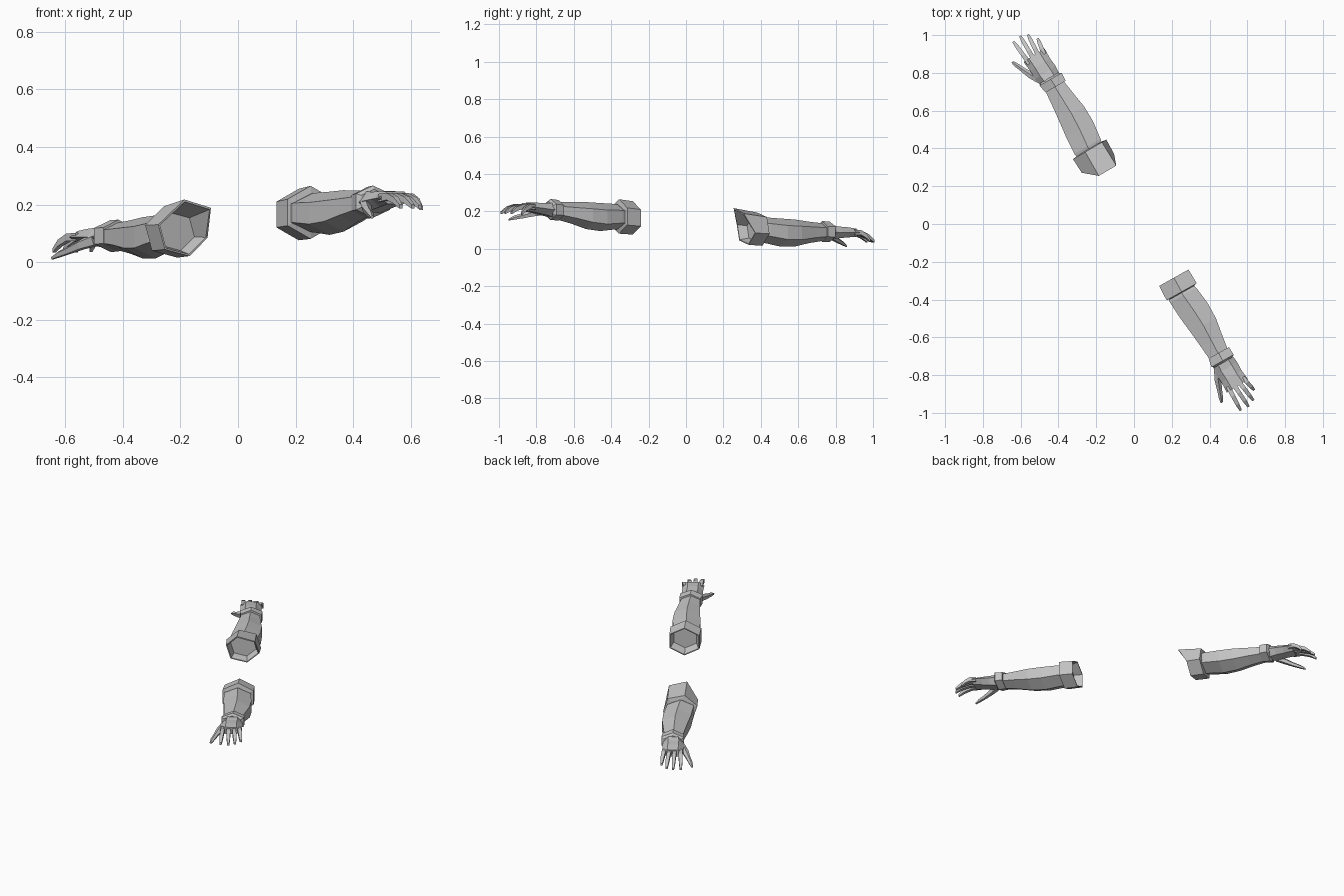
import bpy, bmesh
from math import sin, cos, radians, atan2, pi
from mathutils import Vector

cube = bpy.data.objects.get("Cube")
if cube:
    bpy.data.objects.remove(cube)

grey = bpy.data.materials.new("plain_grey")
grey.use_nodes = True
GREY = (0.55, 0.55, 0.55, 1)
grey.diffuse_color = GREY
grey.node_tree.nodes["Principled BSDF"].inputs["Base Color"].default_value = GREY


def place_fn(wrist, direction, slope, side, yaw=0.0):
    """Map arm space (along, toward thumb, up) to the world."""
    along = Vector((direction[0], direction[1], 0)).normalized()
    thumbward = Vector((-along.y, along.x, 0)) * side
    along.z = slope

    def place(u, v, w):
        a, b = u * cos(yaw) - v * sin(yaw), u * sin(yaw) + v * cos(yaw)
        return Vector(wrist) + along * a + thumbward * b + Vector((0, 0, w))
    return place


def ring(u, v, w, half_width, half_height, sides=6, start=90, widen=1.0):
    """Cross-section as a list of points around the arm."""
    points = []
    for i in range(sides):
        a = radians(start) + 2 * pi * i / sides
        points.append([u, v + half_width * widen * cos(a), w + half_height * sin(a)])
    return points


def loft(name, rings, place):
    """Skin a row of cross-sections and cap both ends."""
    bm = bmesh.new()
    rows = [[bm.verts.new(place(*p)) for p in r] for r in rings]
    for a, b in zip(rows, rows[1:]):
        for i in range(len(a)):
            j = (i + 1) % len(a)
            bm.faces.new((a[i], a[j], b[j], b[i]))
    bm.faces.new(rows[0])
    bm.faces.new(rows[-1])
    bmesh.ops.recalc_face_normals(bm, faces=bm.faces)
    mesh = bpy.data.meshes.new(name)
    bm.to_mesh(mesh)
    bm.free()
    mesh.materials.append(grey)
    obj = bpy.data.objects.new(name, mesh)
    bpy.context.collection.objects.link(obj)


POINTY = 1.15  # makes a pointed-top hexagon reach its full width

# Cross-sections: along, toward thumb, up, half width, half height
FOREARM = [(-0.42, 0.012, 0, 0.07, 0.06),
           (-0.37, 0.01, 0, 0.08, 0.068),
           (-0.27, 0, -0.011, 0.083, 0.075),
           (-0.18, -0.005, -0.011, 0.077, 0.072),
           (-0.09, -0.003, -0.005, 0.065, 0.057),
           (0.02, 0, 0, 0.052, 0.044)]
GLOVE_BAND = [(-0.012, -0.005, 0.002, 0.05, 0.042),
              (-0.012, -0.005, 0.002, 0.062, 0.055),
              (0.035, -0.002, 0.002, 0.068, 0.056),
              (0.045, 0, 0.002, 0.05, 0.042)]
PALM = [(0.03, 0, 0, 0.058, 0.045),
        (0.08, 0.002, 0, 0.065, 0.036),
        (0.13, 0.002, 0.002, 0.062, 0.032),
        (0.19, 0.002, 0.002, 0.066, 0.025)]
THUMB = [(0.055, 0.04, -0.008, 0.026, 0.026),
         (0.105, 0.07, -0.025, 0.022, 0.02),
         (0.155, 0.092, -0.044, 0.015, 0.015),
         (0.195, 0.108, -0.057, 0.013, 0.012),
         (0.222, 0.118, -0.069, 0.007, 0.006)]
# Fingers: knuckle offset, tip offset, tip reach
FINGERS = {"index": (0.046, 0.055, 0.31), "middle": (0.015, 0.009, 0.315),
           "ring": (-0.015, -0.03, 0.3), "little": (-0.045, -0.062, 0.255)}


def build_arm(label, wrist, direction, slope, side, yaw, cuff_roll, flap):
    place = place_fn(wrist, direction, slope, side)
    hand = place_fn(wrist, direction, slope, side, yaw)

    loft(label + "_forearm", [ring(*s, widen=POINTY) for s in FOREARM], place)

    # Hollow elbow cuff: outside wall, lip, then the inside wall
    cuff = [(-0.385, 0.74), (-0.39, 1.0), (-0.475, 0.97), (-0.475, 0.9), (-0.425, 0.74)]
    rows = [ring(u, 0.008, 0.003, 0.092 * k, 0.092 * k, start=90 + cuff_roll, widen=POINTY)
            for u, k in cuff]
    # Pull the top and outer corners of the lip out into a flap
    if flap:
        for row in rows[2:4]:
            for p in row[:2]:
                p[0] -= flap
                p[1] *= 1.08
                p[2] *= 1.25
    loft(label + "_elbow_cuff", rows, place)

    loft(label + "_glove_band", [ring(*s, widen=POINTY) for s in GLOVE_BAND], place)
    loft(label + "_palm", [ring(*s, start=0) for s in PALM], hand)
    loft(label + "_thumb", [ring(*s, sides=5) for s in THUMB], hand)

    # Curled fingers taper from the knuckle to the tip
    for finger, (base, tip, reach) in FINGERS.items():
        rows = []
        for t, drop, size in ((0, 0.003, 0.018), (0.4, 0.003, 0.016),
                              (0.75, -0.015, 0.0145), (1, -0.04, 0.009)):
            u = 0.165 + (reach - 0.165) * t
            rows.append(ring(u, base + (tip - base) * t, drop, size, size * 1.1,
                             sides=4, start=45))
        loft(label + "_" + finger + "_finger", rows, hand)


build_arm("left", (0.45, -0.695, 0.205), (0.489, -0.872), 0.09, -1, -0.04, 0, 0)
build_arm("right", (-0.425, 0.735, 0.09), (-0.507, 0.863), -0.03, 1, 0.04, -15, 0.06)
